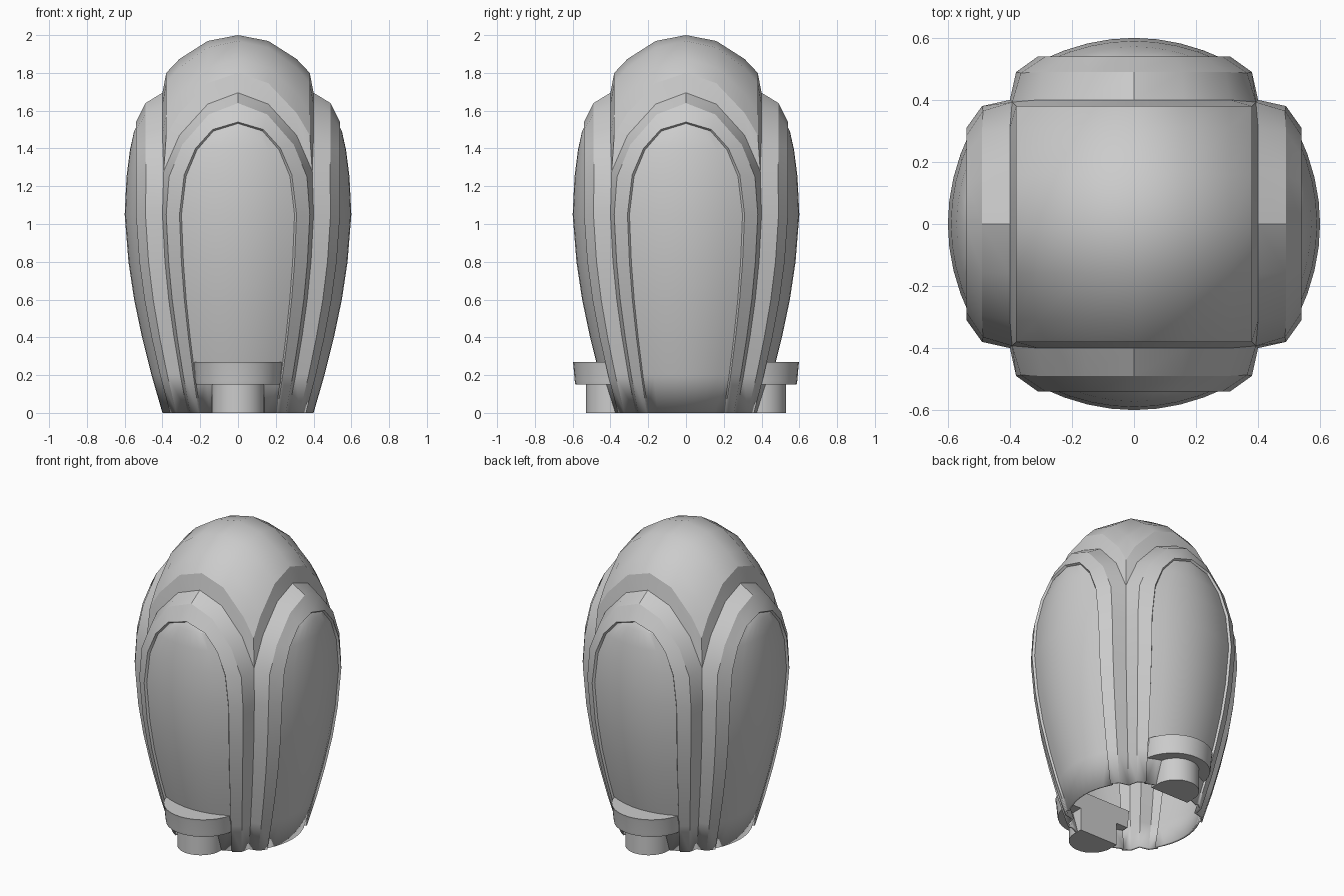
import bpy, bmesh, math
from mathutils import Matrix, Vector

if "Cube" in bpy.data.objects:
    bpy.data.objects.remove(bpy.data.objects["Cube"])

grey = bpy.data.materials.new("plain_grey")
grey.use_nodes = True
grey.diffuse_color = (0.6, 0.6, 0.6, 1)
grey.node_tree.nodes["Principled BSDF"].inputs["Base Color"].default_value = (0.6, 0.6, 0.6, 1)


def finish(bm, name, angle):
    mesh = bpy.data.meshes.new(name)
    bm.to_mesh(mesh)
    bm.free()
    mesh.materials.append(grey)
    obj = bpy.data.objects.new(name, mesh)
    bpy.context.collection.objects.link(obj)
    bpy.ops.object.select_all(action="DESELECT")
    obj.select_set(True)
    bpy.context.view_layer.objects.active = obj
    bpy.ops.object.shade_smooth_by_angle(angle=math.radians(angle))
    return obj


def skin(bm, rows):
    """Quads between neighbouring rows of points."""
    grid = [[bm.verts.new(p) for p in row] for row in rows]
    for a, b in zip(grid, grid[1:]):
        for i in range(len(a) - 1):
            bm.faces.new((a[i], a[i + 1], b[i + 1], b[i]))


# Egg profile below the widest level: height, half width
EGG = [(0, .40), (.2, .458), (.4, .508), (.6, .55), (.8, .58), (1.05, .60)]


def half_loop(x, y, arch):
    """Right half of an arch outline on the front face, bottom to top."""
    low = [(x * r / .6, -y * r / .6, z) for z, r in EGG]
    return low + [(px, -py, pz) for px, py, pz in arch]


def whole(half):
    return half + [(-x, y, z) for x, y, z in half[-2::-1]]


crease = half_loop(.40, .40, [(.393, .393, 1.28), (.31, .40, 1.47), (.16, .40, 1.635), (0, .40, 1.695)])
outer = half_loop(.38, .49, [(.365, .487, 1.25), (.295, .49, 1.42), (.155, .49, 1.58), (0, .49, 1.64)])
inner = half_loop(.31, .54, [(.285, .54, 1.26), (.225, .54, 1.4), (.135, .54, 1.5), (0, .54, 1.54)])
rim = [(x * .965, y + .012, z - (.008 if z > 1.1 else 0)) for x, y, z in inner]

bm = bmesh.new()

# Arched frame: outer bevel, flat band, small step
skin(bm, [whole(h) for h in (crease, outer, inner, rim)])

# Bulging panel inside the frame
middle = [r for z, r in EGG] + [.59, .572, .55, .528]
skin(bm, [[(x * f, -(m - (m + y) * f * f), z) for f in (-1, -.75, -.5, -.25, 0, .25, .5, .75, 1)]
          for (x, y, z), m in zip(rim, middle)])


# Dome quarter-sides: bevel from the creases up to the dome
def dome_z(x, y):
    return 2 - sum(1.17 * c * c + 1.5 * c ** 4 for c in (x, y)) - 6.2 * x * x * y * y


steps = (-.38, -.31, -.235, -.16, -.08, 0, .08, .16, .235, .31, .38)
base = whole(crease[6:])
edge = [(x, -.38, dome_z(x, .38)) for x in (.38, .31, .16, 0, -.16, -.31, -.38)]
skin(bm, [base, edge])

# Repeat the side on all four faces
side = bm.verts[:] + bm.edges[:] + bm.faces[:]
for k in range(1, 4):
    copy = bmesh.ops.duplicate(bm, geom=side)["geom"]
    bmesh.ops.rotate(bm, verts=[v for v in copy if isinstance(v, bmesh.types.BMVert)],
                     cent=(0, 0, 0), matrix=Matrix.Rotation(k * math.pi / 2, 3, "Z"))

# Dome cap
cap = (-.38, -.31, -.16, 0, .16, .31, .38)
skin(bm, [[(x, y, dome_z(x, y)) for x in cap] for y in cap])

bmesh.ops.remove_doubles(bm, verts=bm.verts, dist=.0015)
bmesh.ops.recalc_face_normals(bm, faces=bm.faces)
top = max(bm.faces, key=lambda f: f.calc_center_median().z)
if top.normal.z < 0:
    bmesh.ops.reverse_faces(bm, faces=bm.faces)
shell = finish(bm, "pod_shell", 25)
wall = shell.modifiers.new("wall", "SOLIDIFY")
wall.thickness = .014
wall.offset = -1


def d_block(name, sign, radius, centre, back, levels):
    """Half-round block: levels are (height, scale) from bottom to top."""
    bm = bmesh.new()
    rings = []
    for z, s in levels:
        arc = [(radius * s * math.cos(a), centre - radius * s * math.sin(a))
               for a in (math.pi * i / 16 for i in range(17))]
        pts = [(radius * s, back)] + arc + [(-radius * s, back)]
        rings.append([bm.verts.new((x * sign, -y * -sign, z)) for x, y in pts])
    for a, b in zip(rings, rings[1:]):
        for i in range(len(a)):
            j = (i + 1) % len(a)
            bm.faces.new((a[i], a[j], b[j], b[i]))
    bm.faces.new(rings[0])
    bm.faces.new(rings[-1])
    bmesh.ops.recalc_face_normals(bm, faces=bm.faces)
    finish(bm, name, 35)


# Ledges and their posts, front and back
for sign, where in ((1, "front"), (-1, "back")):
    d_block(where + "_ledge", sign, .24, -.36, -.33,
            [(.15, .94), (.17, .955), (.255, .985), (.27, 1)])
    d_block(where + "_post", sign, .14, -.39, -.33, [(0, 1), (.155, 1)])
